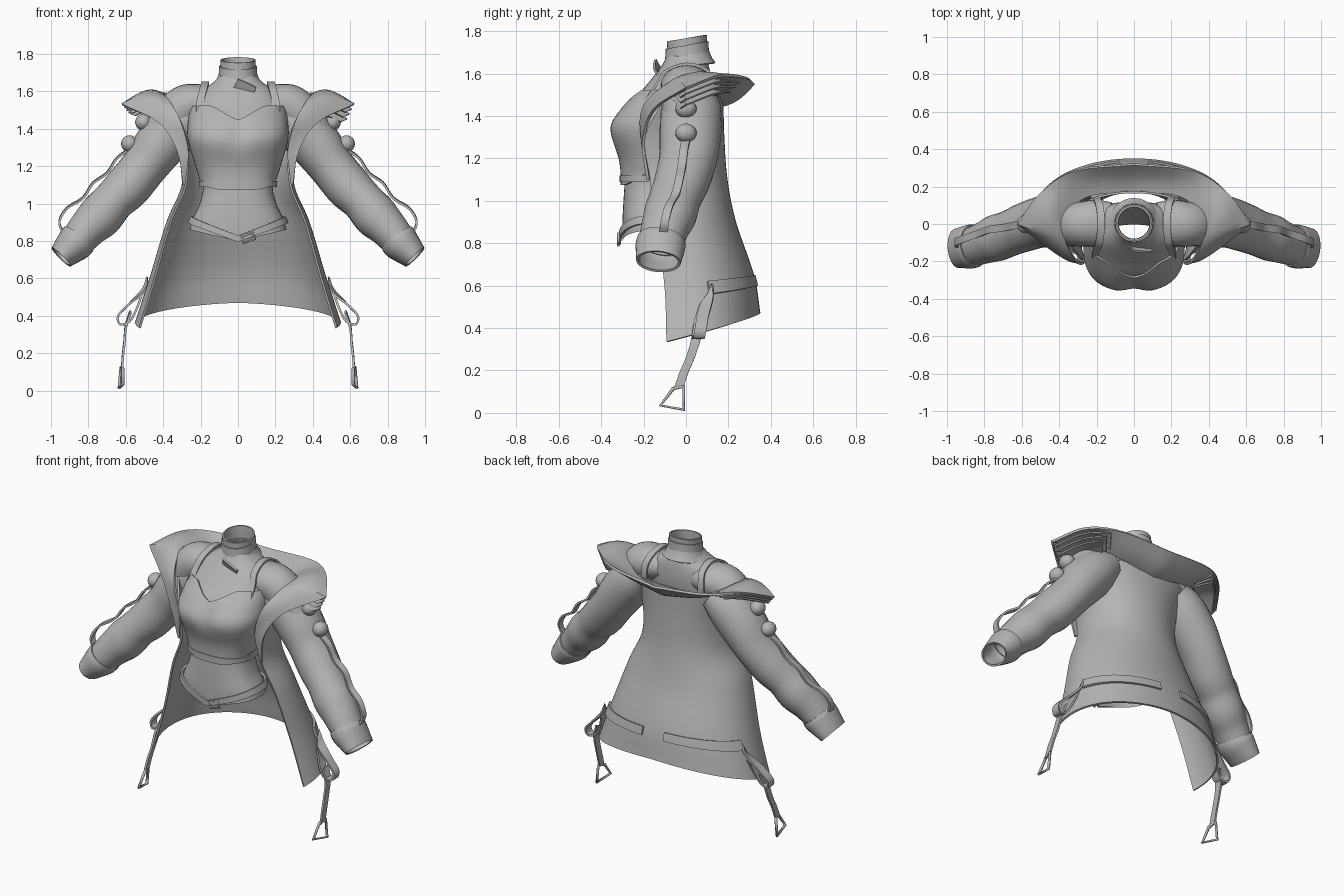
import bpy, bmesh
from math import sin, cos, pi, exp, radians, copysign
from mathutils import Vector

if "Cube" in bpy.data.objects:
    bpy.data.objects.remove(bpy.data.objects["Cube"], do_unlink=True)

grey = bpy.data.materials.new("cloth_grey")
grey.use_nodes = True
grey.diffuse_color = (0.46, 0.46, 0.46, 1)
grey.node_tree.nodes["Principled BSDF"].inputs["Base Color"].default_value = (0.46, 0.46, 0.46, 1)


def spline(pts, n=6):
    """Smooth path through points of any dimension."""
    p = [Vector(q) for q in pts]
    p = [2 * p[0] - p[1]] + p + [2 * p[-1] - p[-2]]
    out = []
    for i in range(1, len(p) - 2):
        a, b, c, d = p[i - 1:i + 3]
        for k in range(n):
            t = k / n
            out.append(0.5 * (2 * b + (c - a) * t + (2 * a - 5 * b + 4 * c - d) * t * t
                              + (3 * b - a - 3 * c + d) * t ** 3))
    return out + [p[-2]]


def finish(ob, thick=0):
    ob.data.materials.append(grey)
    bpy.ops.object.select_all(action='DESELECT')
    ob.select_set(True)
    bpy.context.view_layer.objects.active = ob
    if thick:
        mod = ob.modifiers.new("thickness", 'SOLIDIFY')
        mod.thickness, mod.offset = thick, 0
        bpy.ops.object.modifier_apply(modifier=mod.name)
    bpy.ops.object.shade_smooth_by_angle(angle=radians(40))


def grid(name, rows, wrap=False, thick=0.0):
    """Surface through rows of points."""
    bm = bmesh.new()
    vs = [[bm.verts.new(p) for p in r] for r in rows]
    n = len(rows[0])
    for r, q in zip(vs, vs[1:]):
        for j in range(n if wrap else n - 1):
            k = (j + 1) % n
            bm.faces.new((r[j], r[k], q[k], q[j]))
    bmesh.ops.recalc_face_normals(bm, faces=bm.faces)
    me = bpy.data.meshes.new(name)
    bm.to_mesh(me)
    bm.free()
    ob = bpy.data.objects.new(name, me)
    bpy.context.collection.objects.link(ob)
    finish(ob, thick)


def mirror(pts, s):
    return [Vector((p[0] * s, p[1], p[2])) for p in pts]


def tube(name, data, s, thick=0, sides=24):
    """Oval tube; data rows are x, y, z, radius across y, other radius."""
    path = spline(data)
    rows = []
    for i, p in enumerate(path):
        t = (path[min(i + 1, len(path) - 1)] - path[max(i - 1, 0)]).to_3d().normalized()
        u = (Vector((0, 1, 0)) - t * t.y).normalized()
        w = t.cross(u)
        ring = [p.to_3d() + u * p[3] * cos(2 * pi * k / sides) + w * p[4] * sin(2 * pi * k / sides)
                for k in range(sides)]
        rows.append(mirror(ring, s))
    grid(name, rows, True, thick)


def ribbon(name, pts, wid, s, thick=0.012):
    """Flat strap; wid gives the half width direction, one or per point."""
    path = spline(pts)
    ws = spline(wid) if isinstance(wid[0], tuple) else [Vector(wid)] * len(path)
    grid(name, [mirror([p - w, p + w], s) for p, w in zip(path, ws)], thick=thick)


def rod(name, pts, s, r=0.009):
    cu = bpy.data.curves.new(name, 'CURVE')
    cu.dimensions, cu.bevel_depth, cu.bevel_resolution = '3D', r, 2
    sp = cu.splines.new('POLY')
    sp.points.add(len(pts) - 1)
    for q, p in zip(sp.points, mirror(pts, s)):
        q.co = (*p, 1)
    sp.use_cyclic_u = True
    cu.materials.append(grey)
    bpy.context.collection.objects.link(bpy.data.objects.new(name, cu))


# Torso: height, half width, front, back
BODY = spline([(.78, .27, -.3, .02), (.9, .25, -.3, .02), (1, .205, -.295, 0), (1.1, .185, -.29, 0),
               (1.2, .21, -.3, .03), (1.34, .25, -.345, .08), (1.43, .25, -.295, .11),
               (1.52, .235, -.21, .12), (1.6, .2, -.143, .115), (1.645, .135, -.108, .105), (1.69, .092, -.085, .095)])


def body(z, a, off=0):
    for p, q in zip(BODY, BODY[1:]):
        if z <= q[0]:
            break
    r = p.lerp(q, max(0, min(1, (z - p[0]) / (q[0] - p[0]))))
    sx, cx = (copysign(abs(f) ** 0.8, f) for f in (sin(a), cos(a)))
    x = (r[1] + off) * sx
    y = (r[2] + r[3]) / 2 - ((r[3] - r[2]) / 2 + off) * cx
    if cx > 0:
        y += 0.025 * exp(-(x / .05) ** 2 - ((z - 1.37) / .08) ** 2)
    return Vector((x, y, z))


def wrap(name, low, high, off, n=2, thick=0.0):
    """Garment layer around the torso between two height rules."""
    angles = [2 * pi * k / 64 for k in range(64)]
    grid(name, [[body(low(a) + (high(a) - low(a)) * i / n, a, off) for a in angles]
                for i in range(n + 1)], True, thick)


def front(a):
    return min(1, abs(sin(a)) ** 0.8) if cos(a) > 0 else 1


def neckline(a):
    if cos(a) > 0:
        return 1.52 - 0.075 * max(0, 1 - abs(sin(a)) / .5) ** 1.2
    return 1.5 + 0.1 * cos(a)


wrap("torso", lambda a: .8 + .06 * front(a), lambda a: 1.69, 0, 40)
wrap("crop_top", lambda a: 1.075 + .06 * abs(sin(a)) ** 5, neckline, .012, 24, .012)
wrap("under_strap", lambda a: 1.09, lambda a: 1.12, .018, 1, .01)
wrap("hip_belt", lambda a: .795 + .1 * front(a), lambda a: .83 + .1 * front(a), .012, 2, .012)
rod("belt_buckle", [(.03, -.318, .79), (.09, -.318, .81), (.08, -.318, .845), (.02, -.318, .825)], 1, .007)


# Neck bands
def band(name, rows, thick=0.01):
    ang = [2 * pi * k / 32 for k in range(32)]
    grid(name, [[(r * sin(a), .005 - r * cos(a), z - tilt * cos(a)) for a in ang]
                for z, r, tilt in rows], True, thick)


band("choker_upper", [(1.69, .09, .012), (1.73, .088, .015), (1.768, .09, .015)])
band("choker_middle", [(1.675, .1, .018), (1.705, .097, .018), (1.735, .096, .018)])
band("choker_lower", [(1.635, .13, .015), (1.655, .113, .018), (1.685, .1, .02)])
ribbon("choker_tab", [(-.01, -.133, 1.645), (.04, -.138, 1.625), (.09, -.137, 1.6)], (.008, -.012, .022), 1)

# Coat: back height, front height, back depth, half width, edge x, edge y
COAT = spline([(1.5, 1.45, .17, .38, .34, -.12), (1.3, 1.3, .175, .315, .28, -.19), (1.1, 1.1, .19, .3, .28, -.17),
               (.9, .9, .23, .38, .36, -.14), (.65, .6, .315, .465, .445, -.1), (.47, .335, .345, .54, .525, -.09)], 8)


def coat(u, row, grow=1.0):
    zb, zf, yb, w, xe, ye = COAT[row]
    t = abs(u)
    k = (3 * t * (1 - t) ** 2, 3 * t * t * (1 - t), t ** 3)
    x = k[0] * .65 * w + k[1] * 1.15 * w + k[2] * xe
    y = (1 - t) ** 3 * yb + k[0] * yb + k[1] * (.6 * yb + .4 * ye) + k[2] * ye
    return Vector((copysign(x, u) * grow, y * grow, zb + (zf - zb) * t ** 1.5))


grid("coat", [[coat(k / 24, r) for k in range(-24, 25)] for r in range(len(COAT))], thick=.012)

# Wide collar running into the lapels, with a sharp corner at each tip
INNER = [(.285, -.175, 1.1), (.265, -.205, 1.28), (.305, -.2, 1.44), (.37, -.08, 1.55),
         (.375, .04, 1.565), (.24, .15, 1.5), (0, .17, 1.45)]
OUTER = [(.295, -.18, 1.1), (.325, -.2, 1.28), (.42, -.15, 1.43), (.62, 0, 1.53),
         (.5, .165, 1.59), (.32, .285, 1.58), (0, .32, 1.555)]
inner = spline(INNER)
outer = spline(OUTER[:4])[:-1] + spline(OUTER[3:])


def across(i, f):
    p = inner[i].lerp(outer[i], f)
    p.z += .035 * sin(pi * f) * exp(-((i - 20) / 7) ** 2) - .02 * sin(pi * f) * exp(-((i - 36) / 9) ** 2)
    return p


STEPS = [k / 6 for k in range(7)]
half = [[across(i, f) for f in STEPS] for i in range(len(inner))]
grid("collar", half + [mirror(r, -1) for r in half[-2::-1]], thick=.014)

for s in (1, -1):
    side = "left" if s > 0 else "right"

    # Stacked layers under the collar tip
    for k in (1, 2, 3):
        drop = k * (.026 if s > 0 else .015)
        rows = [mirror([across(i, f) - Vector((.012 * k, 0, drop)) for f in STEPS[2:]], s)
                for i in range(17, 30 - k)]
        grid(f"{side}_collar_layer_{k}", rows, thick=.008)

    # Bare shoulder and its strap
    tube(f"{side}_shoulder", [(.12, .005, 1.55, .11, .08), (.2, .005, 1.54, .125, .1), (.28, 0, 1.52, .12, .115),
                              (.35, 0, 1.46, .115, .11), (.42, 0, 1.36, .1, .1)], s)
    ribbon(f"{side}_shoulder_strap", [(.205, -.185, 1.48), (.2, -.14, 1.55), (.185, -.095, 1.613), (.175, .005, 1.646),
                                      (.185, .1, 1.615), (.2, .134, 1.54), (.19, .125, 1.41)], (.02, 0, 0), s)

    # Sleeve, cuff and studs
    tube(f"{side}_sleeve", [(.25, .025, 1.47, .125, .1), (.33, .025, 1.41, .14, .13), (.42, .02, 1.31, .14, .132),
                            (.5, .01, 1.2, .132, .118), (.59, -.02, 1.09, .125, .118), (.665, -.05, 1.015, .118, .108),
                            (.735, -.075, .935, .12, .115), (.8, -.1, .87, .108, .1), (.86, -.12, .8, .1, .088)],
         s, .01)
    tube(f"{side}_cuff", [(.85, -.115, .815, .108, .093), (.87, -.12, .79, .112, .095),
                          (.91, -.125, .75, .106, .08), (.945, -.13, .715, .1, .065)], s, .012)
    for n, (x, z) in enumerate([(.505, 1.435), (.58, 1.32)]):
        bpy.ops.mesh.primitive_uv_sphere_add(segments=20, ring_count=12, radius=.05, location=(x * s, 0, z))
        stud = bpy.context.object
        stud.name = f"{side}_sleeve_stud_{n + 1}"
        stud.scale = (.9, 1, .9)
        finish(stud)
    ribbon(f"{side}_sleeve_strap", [(.585, 0, 1.29), (.65, -.01, 1.24), (.7, -.02, 1.165), (.775, -.03, 1.11),
                                    (.83, -.05, 1.03), (.915, -.08, .975), (.955, -.1, .9), (.925, -.11, .83)],
           (0, .02, .003), s)

    # Hem band, hanging loop, tail and buckle
    hem = [[coat(s * (.08 + .62 * k / 16), r, 1.03) for k in range(17)] for r in (32, 33, 34)]
    grid(f"{side}_hem_band", hem, thick=.014)
    ribbon(f"{side}_hem_loop", [(.485, .115, .585), (.51, .1, .53), (.585, .08, .46), (.64, .07, .4), (.63, .06, .355),
                                (.58, .055, .37), (.545, .065, .43), (.515, .09, .51)],
           [(0, .01, .025), (0, .028, .012)] + [(0, .028, 0)] * 6, s)
    ribbon(f"{side}_hem_tail", [(.575, .06, .42), (.6, .045, .34), (.607, .02, .26), (.615, -.01, .19),
                                (.62, -.035, .115)], (0, .024, .008), s)
    rod(f"{side}_tail_buckle", [(.615, -.06, .115), (.615, -.12, .035), (.635, -.01, .015), (.625, -.01, .125)], s)
